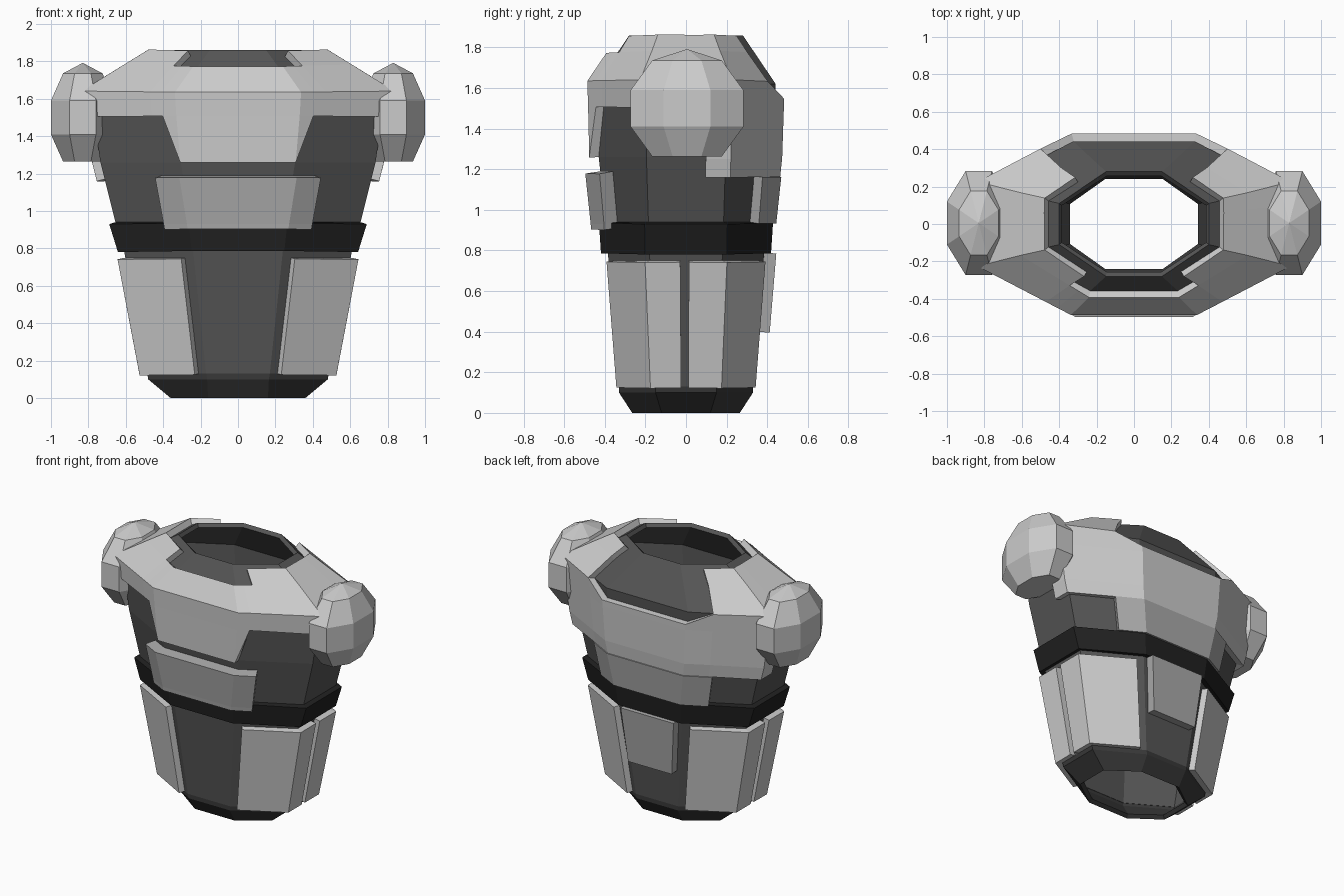
import bpy, bmesh, math
from mathutils import Matrix

if "Cube" in bpy.data.objects:
    bpy.data.objects.remove(bpy.data.objects["Cube"])

# Octagonal torso profile: (z, front half width, half depth, half width, side half depth)
STATIONS = [
    (0.00, .16, .265, .36, .12), (0.10, .165, .33, .48, .15), (0.13, .17, .33, .485, .15),
    (0.79, .24, .385, .61, .18), (0.94, .255, .395, .655, .185), (1.26, .305, .43, .735, .195),
    (1.62, .325, .442, .79, .20), (1.86, .15, .28, .40, .11),
]


def surf(u, z):
    """Point on the torso; u runs round the 8 corners, 0 = front right corner."""
    for s, t in zip(STATIONS, STATIONS[1:]):
        if z <= t[0]:
            break
    f = (z - s[0]) / (t[0] - s[0])
    a, d, w, b = [s[i] + (t[i] - s[i]) * f for i in range(1, 5)]
    ring = [(a, -d), (w, -b), (w, b), (a, d), (-a, d), (-w, b), (-w, -b), (-a, -d)]
    u %= 8
    i = int(u)
    p, q, k = ring[i % 8], ring[(i + 1) % 8], u - i
    return (p[0] + (q[0] - p[0]) * k, p[1] + (q[1] - p[1]) * k, z)


def strip(u0, u1, z0, z1):
    """Patch of faces, split at the torso's corners and levels."""
    us = [u0] + [i for i in range(-8, 9) if u0 < i < u1] + [u1]
    zs = [z0] + [s[0] for s in STATIONS if z0 < s[0] < z1] + [z1]
    return [[(p, a), (q, a), (q, b), (p, b)]
            for p, q in zip(us, us[1:]) for a, b in zip(zs, zs[1:])]


def row(lo, z0, hi, z1):
    """Faces between two rows of u positions."""
    return [[(lo[i], z0), (lo[i + 1], z0), (hi[i + 1], z1), (hi[i], z1)]
            for i in range(len(lo) - 1)]


def mirror(faces):
    return [[(-1 - u, z) for u, z in reversed(f)] for f in faces]


def material(name, v):
    m = bpy.data.materials.new(name)
    m.diffuse_color = (v, v, v, 1)
    m.use_nodes = True
    m.node_tree.nodes["Principled BSDF"].inputs["Base Color"].default_value = m.diffuse_color
    return m


def add_object(name, bm, mat=None):
    me = bpy.data.meshes.new(name)
    bm.to_mesh(me)
    bm.free()
    ob = bpy.data.objects.new(name, me)
    bpy.context.collection.objects.link(ob)
    if mat:
        me.materials.append(mat)
    return ob


def shell(name, faces, thick, mat=None, offset=1):
    bm = bmesh.new()
    cache = {}
    for f in faces:
        vs = []
        for u, z in f:
            key = (round(u % 8, 4) % 8, round(z, 4))
            if key not in cache:
                cache[key] = bm.verts.new(surf(u, z))
            vs.append(cache[key])
        bm.faces.new(vs)
    ob = add_object(name, bm, mat)
    mod = ob.modifiers.new("thickness", 'SOLIDIFY')
    mod.thickness = thick
    mod.offset = offset
    mod.use_even_offset = True
    return ob


dark = material("dark_grey", .09)
darker = material("darker_grey", .04)
black = material("belt_black", .015)
mid = material("mid_grey", .4)

# Open body shell, base rim and belt
shell("body", strip(0, 8, .13, 1.86), .03, dark, -1)
shell("base_rim", strip(0, 8, 0, .13), .03, darker, -1)
shell("belt", strip(0, 8, .79, .94), .034, black)

# Lower plates wrapped round the four corners
for side, flip in (("right", lambda f: f), ("left", mirror)):
    shell("front_hip_plate_" + side, flip(strip(.13, 1.42, .13, .75)), .042)
    shell("back_hip_plate_" + side, flip(strip(1.54, 2.87, .13, .75)), .042)

# Belly, lumbar and tail plates
shell("belly_plate", strip(-1.27, .27, .91, 1.19), .075, mid)
shell("lumbar_plate", strip(2.62, 4.38, .94, 1.17), .05, mid)
shell("tail_plate", strip(3.06, 3.94, .40, .79), .06, mid)

# Chest and shoulder armour with neck notch, bib and low back
NOTCH, TOP = 1.745, 1.825
half = [[(0, 1.26), (.14, 1.51), (0, 1.51)]]
cols = [0, .14, .27, 1, 1.75, 2, 2.67]
half += row(cols, 1.51, cols, 1.62)
half += [[(2.67, 1.51), (3, 1.51), (3, 1.55), (2.67, 1.62)]]
high = cols[:-1] + [2.6]
half += row(cols, 1.62, high, NOTCH)
half += row(high[2:], NOTCH, high[2:-1] + [2.56], TOP)
low = [1.75, 2, 2.67, 3]
half += row(low, 1.17, low, 1.26) + row(low, 1.26, low, 1.51)
centre = []
for z0, z1 in ((1.26, 1.51), (1.51, 1.62), (1.62, NOTCH)):
    centre += row([-1, 0], z0, [-1, 0], z1)
for z0, z1 in ((1.17, 1.26), (1.26, 1.51), (1.51, 1.55)):
    centre += row([3, 4], z0, [3, 4], z1)
shell("chest_armour", half + mirror(half) + centre, .044)

# Faceted shoulder caps, flat underneath
for side, s in (("right", 1), ("left", -1)):
    bm = bmesh.new()
    bmesh.ops.create_uvsphere(bm, u_segments=8, v_segments=5, radius=1)
    bmesh.ops.delete(bm, geom=[v for v in bm.verts if v.co.z < -.95], context='VERTS')
    bmesh.ops.holes_fill(bm, edges=bm.edges[:], sides=0)
    bmesh.ops.transform(bm, verts=bm.verts, matrix=Matrix.Translation((s * .83, .005, 1.5))
                        @ Matrix.Diagonal((.1935, .316, .292, 1))
                        @ Matrix.Rotation(math.pi / 8, 4, 'Z'))
    bmesh.ops.recalc_face_normals(bm, faces=bm.faces)
    add_object("shoulder_cap_" + side, bm)
